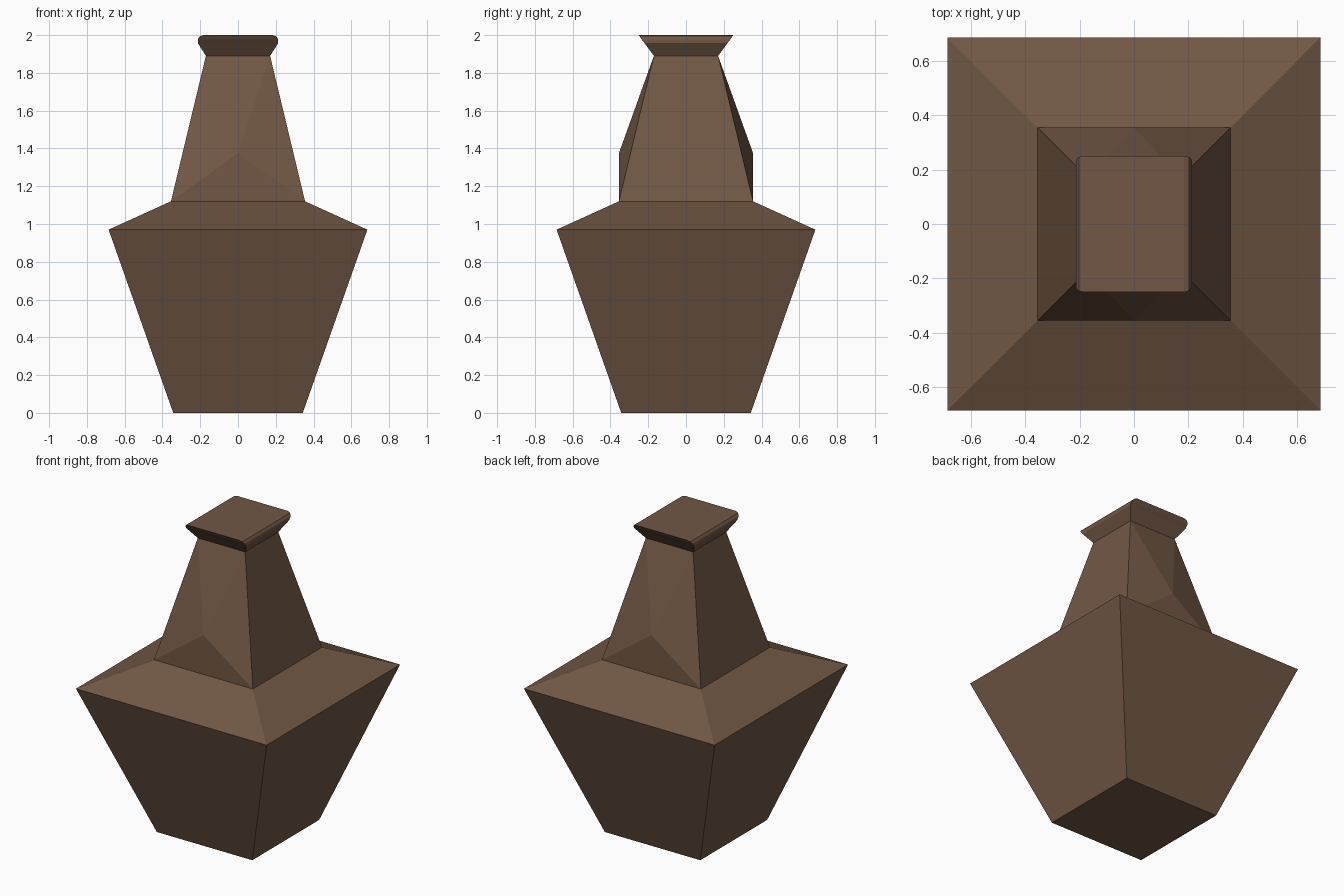
import bpy
import bmesh

if "Cube" in bpy.data.objects:
    bpy.data.objects.remove(bpy.data.objects["Cube"])

brown = bpy.data.materials.new("warm brown")
brown.diffuse_color = (0.165, 0.096, 0.059, 1.0)
brown.use_nodes = True
brown.node_tree.nodes["Principled BSDF"].inputs["Base Color"].default_value = brown.diffuse_color

# Rectangular sections: height, half width x, half depth y
BODY = [(0.0, 0.343, 0.343), (0.97, 0.685, 0.685), (1.12, 0.355, 0.355)]
NECK = [(1.12, 0.355, 0.355), (1.89, 0.17, 0.17)]
RIM = [(1.89, 0.17, 0.17), (1.958, 0.213, 0.22), (1.978, 0.213, 0.236),
       (1.994, 0.202, 0.246), (2.0, 0.183, 0.25)]
PEAK_Z = 1.375


def add_rings(bm, sections):
    return [[bm.verts.new((sx * hx, sy * hy, z))
             for sx, sy in ((-1, -1), (1, -1), (1, 1), (-1, 1))]
            for z, hx, hy in sections]


def bridge(bm, low, high, sides=range(4)):
    for i in sides:
        j = (i + 1) % 4
        bm.faces.new((low[i], low[j], high[j], high[i]))


def finish(bm, name):
    bmesh.ops.recalc_face_normals(bm, faces=bm.faces[:])
    mesh = bpy.data.meshes.new(name)
    bm.to_mesh(mesh)
    bm.free()
    mesh.materials.append(brown)
    bpy.context.collection.objects.link(bpy.data.objects.new(name, mesh))


# Tapered body, sloping shoulder and peaked neck as one shell
bm = bmesh.new()
rings = add_rings(bm, BODY + NECK[1:])
bm.faces.new(rings[0][::-1])
bridge(bm, rings[0], rings[1])
bridge(bm, rings[1], rings[2])
base, top = rings[2], rings[3]
bridge(bm, base, top, (1, 3))

# Upright gable at front and back, folded into the neck
for i in (0, 2):
    a, b, ta, tb = base[i], base[i + 1], top[i], top[i + 1]
    peak = bm.verts.new((0, a.co.y, PEAK_Z))
    for tri in ((a, b, peak), (a, peak, ta), (peak, tb, ta), (peak, b, tb)):
        bm.faces.new(tri)
bm.faces.new(top)
finish(bm, "bottle_body")

# Flared rim with bevelled left and right edges
bm = bmesh.new()
rings = add_rings(bm, RIM)
for low, high in zip(rings, rings[1:]):
    bridge(bm, low, high)
bm.faces.new(rings[0][::-1])
bm.faces.new(rings[-1])
finish(bm, "bottle_rim")
